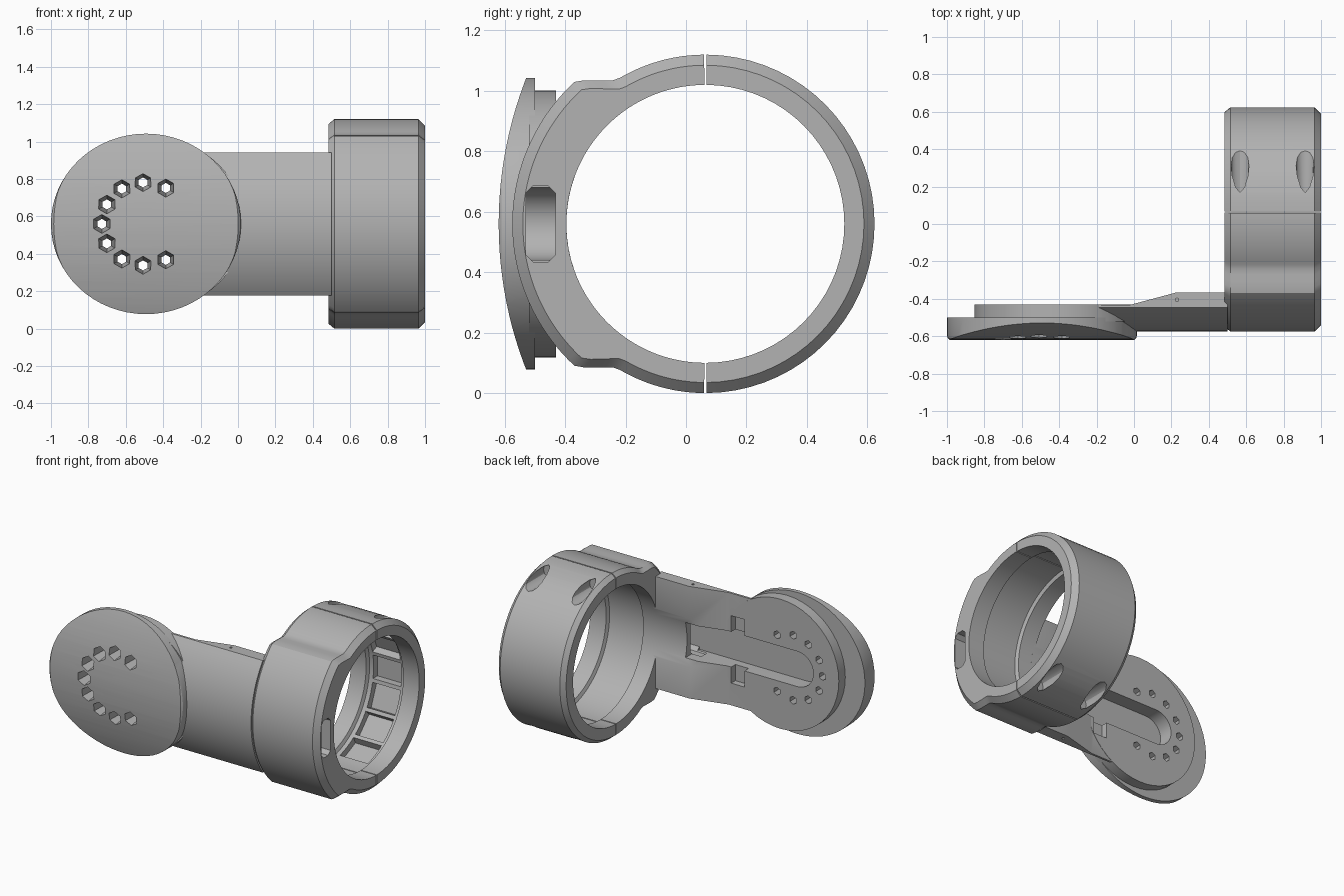
import bpy, bmesh
from math import sin, cos, radians, sqrt, pi
from mathutils import Matrix, Vector

if "Cube" in bpy.data.objects:
    bpy.data.objects.remove(bpy.data.objects["Cube"], do_unlink=True)

CY, CZ = 0.064, 0.56        # ring axis, runs along x
DISC_X = -0.5               # hub centre

grey = bpy.data.materials.new("plain grey")
grey.use_nodes = True
grey.diffuse_color = (0.45, 0.45, 0.45, 1)
grey.node_tree.nodes["Principled BSDF"].inputs["Base Color"].default_value = (0.45, 0.45, 0.45, 1)


def finish(name, bm):
    bmesh.ops.recalc_face_normals(bm, faces=bm.faces)
    mesh = bpy.data.meshes.new(name)
    bm.to_mesh(mesh)
    bm.free()
    mesh.materials.append(grey)
    ob = bpy.data.objects.new(name, mesh)
    bpy.context.collection.objects.link(ob)
    return ob


def loft(name, loops, closed_section=True):
    """Skin a row of equal-length loops and cap both ends."""
    bm = bmesh.new()
    rows = [[bm.verts.new(p) for p in loop] for loop in loops]
    n = len(rows[0])
    for a, b in zip(rows, rows[1:]):
        for i in range(n):
            j = (i + 1) % n
            bm.faces.new((a[i], a[j], b[j], b[i]))
    bm.faces.new(rows[0])
    bm.faces.new(rows[-1])
    return finish(name, bm)


def box(name, lo, hi, bevel=0, turn=None):
    bm = bmesh.new()
    lo, hi = Vector(lo), Vector(hi)
    bmesh.ops.create_cube(bm, size=1)
    bmesh.ops.scale(bm, vec=hi - lo, verts=bm.verts)
    bmesh.ops.translate(bm, vec=(lo + hi) / 2, verts=bm.verts)
    if bevel:
        along_x = [e for e in bm.edges if abs(e.verts[0].co.x - e.verts[1].co.x) > 0.01]
        bmesh.ops.bevel(bm, geom=along_x, offset=bevel, segments=1, affect='EDGES')
    if turn is not None:
        bmesh.ops.rotate(bm, cent=(0, CY, CZ), matrix=Matrix.Rotation(turn, 3, 'X'), verts=bm.verts)
    return finish(name, bm)


def rod(name, axis, start, length, r1, r2=None, sides=32, stretch=1, bevel=0):
    """Cylinder or cone from start along +x, +y or +z."""
    bm = bmesh.new()
    bmesh.ops.create_cone(bm, cap_ends=True, segments=sides, radius1=r1,
                          radius2=r1 if r2 is None else r2, depth=length)
    bmesh.ops.translate(bm, vec=(0, 0, length / 2), verts=bm.verts)
    if bevel:
        rim = [e for e in bm.edges if all(v.co.z < 1e-4 for v in e.verts)]
        bmesh.ops.bevel(bm, geom=rim, offset=bevel, segments=3, profile=0.5, affect='EDGES')
    direction = {'x': (1, 0, 0), 'y': (0, 1, 0), 'z': (0, 0, 1)}[axis]
    rot = Vector((0, 0, 1)).rotation_difference(Vector(direction)).to_matrix()
    bmesh.ops.rotate(bm, matrix=rot, verts=bm.verts)
    bmesh.ops.scale(bm, vec=(stretch, 1, 1), verts=bm.verts)
    bmesh.ops.translate(bm, vec=start, verts=bm.verts)
    return finish(name, bm)


def cut(ob, cutters, operation='DIFFERENCE'):
    for c in cutters:
        mod = ob.modifiers.new(c.name, 'BOOLEAN')
        mod.object, mod.operation, mod.solver = c, operation, 'EXACT'
    deps = bpy.context.evaluated_depsgraph_get()
    mesh = bpy.data.meshes.new_from_object(ob.evaluated_get(deps))
    ob.modifiers.clear()
    ob.data = mesh


# --- split ring: a cross-section swept about the x axis
def front_radius(a):
    return max(0.56, min(0.639, 0.475 / max(abs(sin(a)), 0.01)))


def band(name, start, end, radius, steps):
    loops = []
    for i in range(steps + 1):
        a = radians(start + (end - start) * i / steps)
        r = radius(a)
        section = [(0.485, 0.46), (0.6, 0.46), (0.61, 0.483), (0.87, 0.483), (0.88, 0.46),
                   (1.0, 0.46), (1.0, r - 0.035), (0.965, r), (0.515, r), (0.485, r - 0.025)]
        loops.append([(x, CY + q * cos(a), CZ + q * sin(a)) for x, q in section])
    return loft(name, loops)


front_band = band("front_band", 90.4, 269.6, front_radius, 72)
back_band = band("back_band", -89.6, 89.6, lambda a: 0.56, 36)

# --- arm: curved front, flat back that thickens towards the ring
arm_loops = []
for x, back in ((-0.4, -0.432), (-0.02, -0.432), (0.23, -0.365), (0.5, -0.365)):
    zs = [0.382 * (i / 10 - 1) for i in range(21)]
    loop = [(x, CY - sqrt(0.638 ** 2 - z * z), CZ + z) for z in zs]
    arm_loops.append(loop + [(x, back, CZ + 0.382), (x, back, CZ - 0.382)])
arm = loft("arm", arm_loops)

# --- round hub with a gently curved front, and the raised plate behind it
hub = rod("hub_disc", 'y', (-0.492, -0.625, CZ), 0.125, 0.4825, sides=64, stretch=1.053, bevel=0.03)
dome = rod("dome_shape", 'x', (-1.2, 0.705, CZ), 1.6, 1.325, sides=192)
cut(hub, [dome], 'INTERSECT')
plate = rod("hub_back_plate", 'y', (-0.41, -0.52, CZ), 0.09, 0.442, sides=48)

# --- cutters
bore = rod("bore", 'x', (-0.2, CY, CZ), 1.4, 0.46, sides=72)
channel = box("channel", (-0.54, -0.53, CZ - 0.12), (0.27, -0.3, CZ + 0.12))
channel_end = rod("channel_end", 'y', (-0.54, -0.53, CZ), 0.25, 0.12)
tunnel = box("tunnel", (0.2, -0.53, CZ - 0.127), (1.1, -0.432, CZ + 0.127), bevel=0.025)
holes = []
for deg in (180, 152, 122, 92, 60, -152, -122, -92, -60):
    a = radians(deg)
    holes.append(rod("hole", 'y', (DISC_X + 0.228 * cos(a), -0.65, CZ + 0.222 * sin(a)),
                     0.26, 0.054, 0.022, sides=6))
tabs, pins = [], []
for s in (-1, 1):
    z = CZ + s * 0.175
    tabs.append(box("tab_pocket", (-0.14, -0.475, z - 0.055), (-0.04, -0.3, z + 0.055)))
    pins.append(rod("pin_hole", 'z', (0.23, -0.405, CZ + s * 0.38 - 0.04), 0.08, 0.009, sides=8))
bolts = [rod("bolt_pocket", 'y', (x, 0.16, CZ + s * 0.502), 0.5, 0.048, sides=12)
         for x in (0.567, 0.915) for s in (-1, 1)]
pockets = [box("inner_pocket", (0.64, CY + 0.44, CZ - 0.08), (0.85, CY + 0.525, CZ + 0.08),
               turn=radians(d)) for d in range(-66, 67, 22)]

# --- apply the cuts to each part
cut(front_band, [tunnel])
cut(back_band, bolts + pockets)
cut(arm, [bore, channel, channel_end, tunnel] + tabs + pins + holes)
cut(plate, [channel, channel_end] + tabs + holes)
cut(hub, [channel, channel_end] + holes)

for c in [dome, bore, channel, channel_end, tunnel] + holes + tabs + pins + bolts + pockets:
    bpy.data.objects.remove(c, do_unlink=True)

# --- smooth shading with crisp edges
bpy.ops.object.select_all(action='DESELECT')
for ob in (front_band, back_band, arm, hub, plate):
    ob.select_set(True)
bpy.context.view_layer.objects.active = arm
bpy.ops.object.shade_smooth_by_angle(angle=radians(30))
